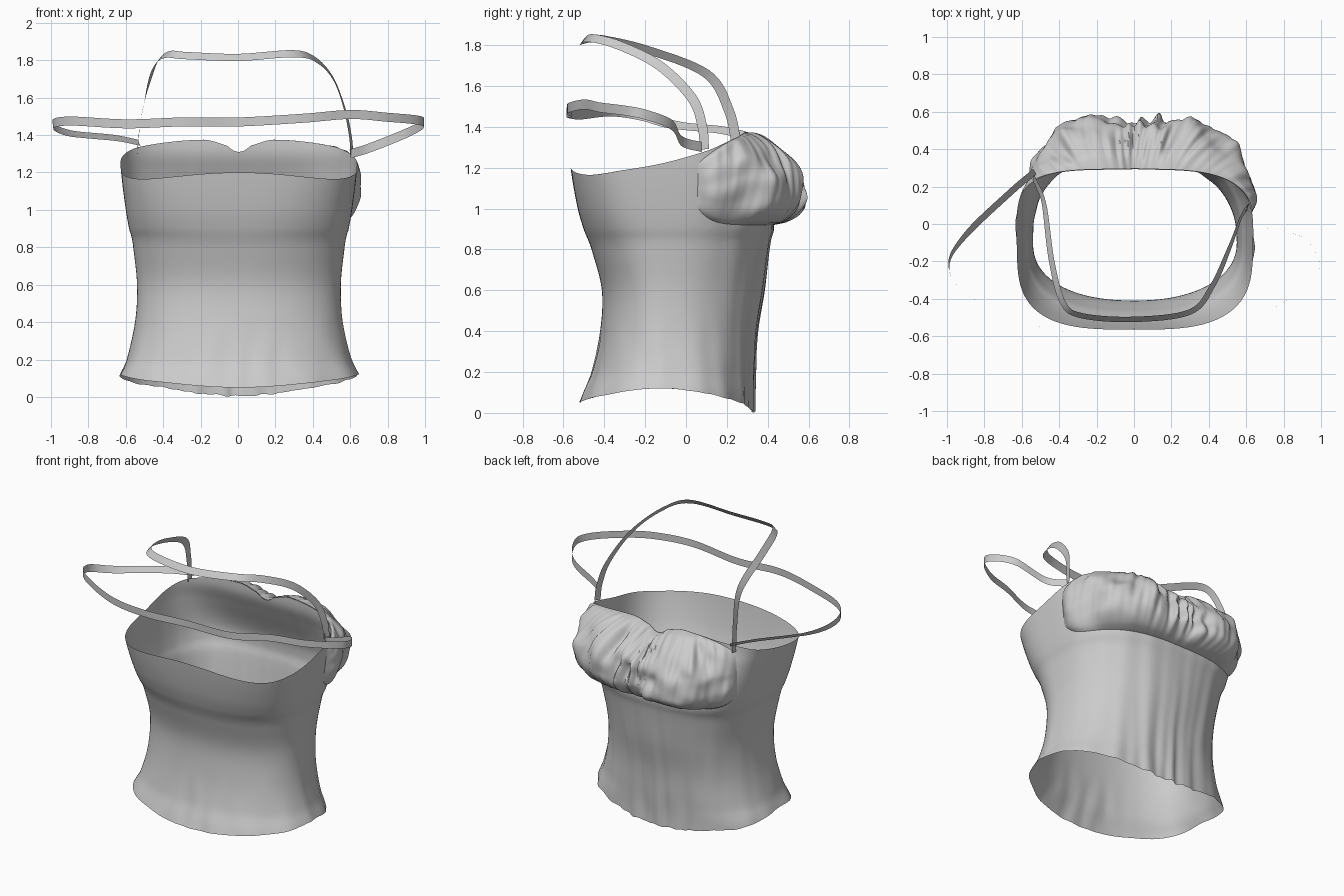
import bpy, bmesh, math
from mathutils import Vector, noise

cube = bpy.data.objects.get("Cube")
if cube:
    bpy.data.objects.remove(cube)

fabric = bpy.data.materials.new("grey_fabric")
fabric.use_nodes = True
grey = (0.6, 0.6, 0.6, 1)
fabric.diffuse_color = grey
fabric.node_tree.nodes["Principled BSDF"].inputs["Base Color"].default_value = grey

HUB_Y = -0.1
UP = Vector((0, 0, 1))


def spline(keys, t):
    """Smooth interpolation of rows (t, value, value...)."""
    t = min(max(t, keys[0][0]), keys[-1][0])
    i = 0
    while i < len(keys) - 2 and t > keys[i + 1][0]:
        i += 1
    a, b = keys[i], keys[i + 1]
    before, after = keys[max(i - 1, 0)], keys[min(i + 2, len(keys) - 1)]
    span = b[0] - a[0]
    f = (t - a[0]) / span
    out = []
    for k in range(1, len(a)):
        m0 = (b[k] - before[k]) / (b[0] - before[0]) * span
        m1 = (after[k] - a[k]) / (after[0] - a[0]) * span
        d = b[k] - a[k]
        out.append(a[k] + f * (m0 + f * (3 * d - 2 * m0 - m1 + f * (m0 + m1 - 2 * d))))
    return out


def sheet(name, rows, closed=False):
    """Surface through rows of points, smooth shaded."""
    bm = bmesh.new()
    grid = [[bm.verts.new(p) for p in row] for row in rows]
    n = len(grid[0])
    for lower, upper in zip(grid, grid[1:]):
        for j in range(n if closed else n - 1):
            k = (j + 1) % n
            bm.faces.new((lower[j], lower[k], upper[k], upper[j]))
    mesh = bpy.data.meshes.new(name)
    bm.to_mesh(mesh)
    bm.free()
    obj = bpy.data.objects.new(name, mesh)
    bpy.context.collection.objects.link(obj)
    mesh.materials.append(fabric)
    bpy.ops.object.select_all(action="DESELECT")
    obj.select_set(True)
    bpy.context.view_layer.objects.active = obj
    bpy.ops.object.shade_smooth_by_angle(angle=math.radians(50))
    return obj


# Body outline by height: half width, back y, front y, boxiness
PROFILE = [(0, .67, -.54, .33, 2.4), (.1, .645, -.5, .33, 2.4),
           (.2, .6, -.46, .335, 2.35), (.4, .555, -.42, .35, 2.3),
           (.6, .545, -.412, .385, 2.3), (.8, .565, -.462, .41, 2.5),
           (.86, .575, -.485, .42, 2.6), (.89, .585, -.498, .43, 2.7),
           (1, .605, -.53, .42, 3), (1.2, .63, -.565, .335, 3.5),
           (1.3, .635, -.57, .295, 3.6), (1.4, .635, -.57, .29, 3.6)]
# Edge heights from back (-1) to front (1)
RIM = [(-1, 1.2), (-.6, 1.165), (-.3, 1.19), (0, 1.225), (.3, 1.28),
       (.55, 1.34), (.9, 1.375), (.985, 1.345), (1, 1.31)]
HEM = [(-1, .05), (-.55, .085), (0, .12), (.6, .06), (1, .005)]


def rim(angle):
    return spline(RIM, math.sin(angle))[0]


def wall(angle, z, out=0):
    """Point on the rounded-box body, moved outward."""
    half, back, front, power = spline(PROFILE, z)
    c, s = math.cos(angle), math.sin(angle)
    depth = front - HUB_Y if s > 0 else HUB_Y - back
    if c > 0:
        power *= .95
    elif s > 0:
        power *= 1.15
    r = (abs(c / half) ** power + abs(s / depth) ** power) ** (-1 / power) + out
    return Vector((r * c + .005, HUB_Y + r * s, z))


# Fitted body tube with soft vertical folds at the front
def body_point(angle, t):
    s = math.sin(angle)
    hem = spline(HEM, s)[0]
    ragged = max(s, 0) * noise.noise(Vector((9 * angle, 0, 0))) * .015
    z = hem + ragged * (1 - t) + (rim(angle) - hem) * t
    folds = noise.noise(Vector((7 * angle, z * .8, 2))) * .02 * max(s, 0)
    puckers = noise.noise(Vector((5 * angle, 4 * z, 7))) * .012 * max(0, 1 - 3 * t)
    return wall(angle, z, (folds + puckers) * (1 - t))


SIDES, LEVELS = 160, 56
sheet("bodice_body", [[body_point(math.tau * j / SIDES, i / LEVELS) for j in range(SIDES)]
                      for i in range(LEVELS + 1)], closed=True)

# Gathered puffy bust panel, thickness along its length
PUFF = [(0, 0), (.03, .04), (.1, .06), (.2, .125), (.34, .21), (.44, .18),
        (.54, .155), (.64, .18), (.78, .215), (.88, .1), (.95, .05), (1, 0)]


def bust_point(u, v):
    angle = .25 + 2.34 * u
    end = abs(2 * u - 1) ** 12
    top, bottom = rim(angle) - .05 * end, .92 + .09 * end
    z = top + (bottom - top) * v
    bulge = math.sin(math.pi * v) ** .55 if 0 < v < 1 else 0
    gather = math.exp(-((u - .53) / .15) ** 2)
    pleat = noise.noise(Vector((36 * u + 1.5 * v, 1.5 * v, 0)))
    lump = noise.noise(Vector((11 * u, 4 * v, 5)))
    thick = spline(PUFF, u)[0]
    thick += min(1, thick * 9) * (pleat * (.012 + .055 * gather) + lump * .045)
    p = wall(angle, z, max(thick, 0) * bulge + .003)
    p.z += bulge * (1 - v) * (.03 + pleat * .03) * (1 - end)
    return p


sheet("gathered_bust", [[bust_point(j / 180, i / 36) for j in range(181)]
                        for i in range(37)])


# Flat ribbon straps, turned by a rule giving the facing direction
def strap(name, path, facing, width=.048):
    keys = [(i, *p) for i, p in enumerate(path)]
    edges = ([], [])
    for i in range((len(path) - 1) * 8 + 1):
        t = i / 8
        p = Vector(spline(keys, t))
        along = Vector(spline(keys, t + .05)) - Vector(spline(keys, t - .05))
        along.normalize()
        side = along.cross(facing(p, along)).normalized() * width / 2
        edges[0].append(p - side)
        edges[1].append(p + side)
    sheet(name, edges)


def neck_facing(p, along):
    return p - Vector((.03, .28, 1.22))


def back_facing(p, along):
    tilt = min(max((p.y + .25) * 4, 0), 1) if p.x < 0 else 0
    return along.cross(UP) - UP * tilt


strap("neck_strap", [(-.54, .25, 1.3), (-.52, .21, 1.48), (-.48, .1, 1.66),
                     (-.44, -.2, 1.78), (-.38, -.42, 1.83), (-.28, -.49, 1.825),
                     (0, -.51, 1.815), (.3, -.47, 1.835), (.42, -.33, 1.8),
                     (.51, -.13, 1.7), (.57, .03, 1.54), (.6, .08, 1.4),
                     (.61, .09, 1.29)], neck_facing)
strap("back_strap", [(-.53, .28, 1.36), (-.66, .17, 1.385), (-.9, -.06, 1.41),
                     (-.99, -.22, 1.455), (-.9, -.37, 1.475), (-.6, -.52, 1.46),
                     (-.3, -.585, 1.47), (0, -.56, 1.47), (.35, -.58, 1.49),
                     (.6, -.5, 1.51), (.8, -.42, 1.495), (.96, -.3, 1.48),
                     (.99, -.2, 1.46), (.9, -.07, 1.41), (.7, -.02, 1.33),
                     (.6, .08, 1.3)], back_facing)
